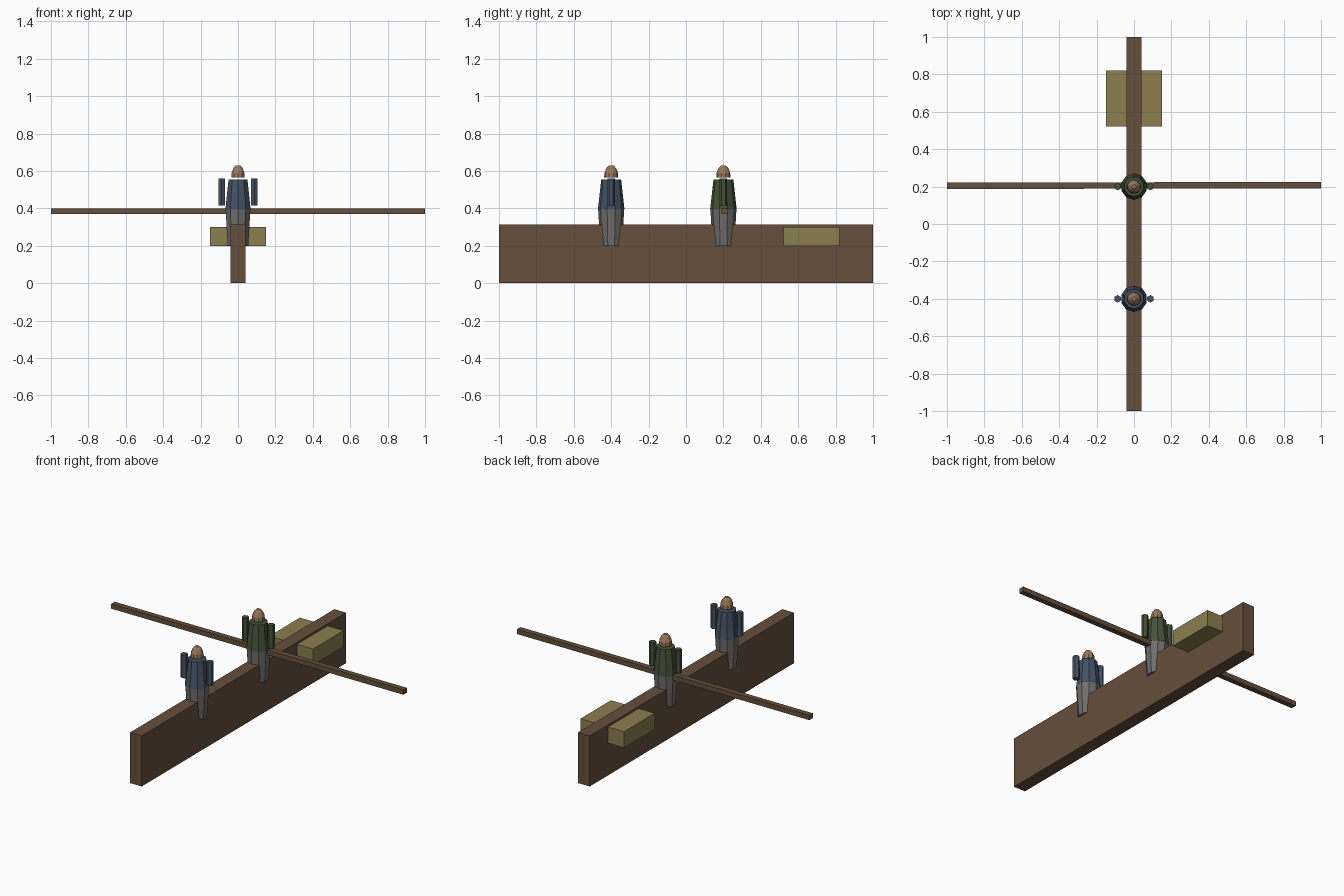
import bpy, bmesh, math
from mathutils import Matrix

if "Cube" in bpy.data.objects:
    bpy.data.objects.remove(bpy.data.objects["Cube"])

def material(name, rgb):
    m = bpy.data.materials.new(name)
    m.diffuse_color = (*rgb, 1)
    m.use_nodes = True
    m.node_tree.nodes["Principled BSDF"].inputs["Base Color"].default_value = m.diffuse_color
    return m

wood = material("wood", (0.13, 0.08, 0.045))
cloth = material("cargo_cloth", (0.26, 0.21, 0.08))
blue = material("blue_coat", (0.06, 0.085, 0.13))
green = material("green_coat", (0.06, 0.085, 0.04))
grey = material("trousers", (0.16, 0.155, 0.15))
skin = material("skin", (0.32, 0.19, 0.11))

def add(name, bm, mat):
    me = bpy.data.meshes.new(name)
    bm.to_mesh(me)
    bm.free()
    me.materials.append(mat)
    ob = bpy.data.objects.new(name, me)
    bpy.context.collection.objects.link(ob)
    return ob

def box(name, lo, hi, mat):
    bm = bmesh.new()
    bmesh.ops.create_cube(bm, size=1)
    for v in bm.verts:
        v.co = [(a + b) / 2 + c * (b - a) for a, b, c in zip(lo, hi, v.co)]
    return add(name, bm, mat)

def lathe(name, centre, rings, sides, mat):
    """Closed faceted solid from (radius, z) rings; first corner points to +y."""
    bm = bmesh.new()
    loops = [[bm.verts.new((centre[0] + r * math.sin(2 * math.pi * i / sides),
                            centre[1] + r * math.cos(2 * math.pi * i / sides), z))
              for i in range(sides)] for r, z in rings]
    for a, b in zip(loops, loops[1:]):
        for i in range(sides):
            j = (i + 1) % sides
            bm.faces.new((a[i], a[j], b[j], b[i]))
    bm.faces.new(loops[0])
    bm.faces.new(loops[-1])
    bmesh.ops.recalc_face_normals(bm, faces=bm.faces)
    return add(name, bm, mat)

# hull, cargo and crossing pole
box("hull", (-0.04, -1, 0), (0.04, 1, 0.313), wood)
box("cargo", (-0.15, 0.52, 0.2), (0.15, 0.82, 0.3), cloth)
pole = box("pole", (-1, -0.017, 0.37), (1, 0.017, 0.4), wood)
pole.location.y = 0.206
pole.rotation_euler.z = 0.002

# two seated figures
for who, y, coat in (("front", -0.4, blue), ("rear", 0.2, green)):
    lathe(who + "_legs", (0, y), [(0.058, 0.2), (0.07, 0.4)], 10, grey)
    lathe(who + "_torso", (0, y), [(0.071, 0.395), (0.053, 0.555)], 10, coat)
    lathe(who + "_head", (0, y), [(0.038, 0.565), (0.036, 0.59), (0.026, 0.615), (0.012, 0.63)], 10, skin)
    for side, s in (("left", -1), ("right", 1)):
        lathe(f"{who}_{side}_arm", (s * 0.088, y), [(0.02, 0.415), (0.02, 0.56)], 6, coat)
